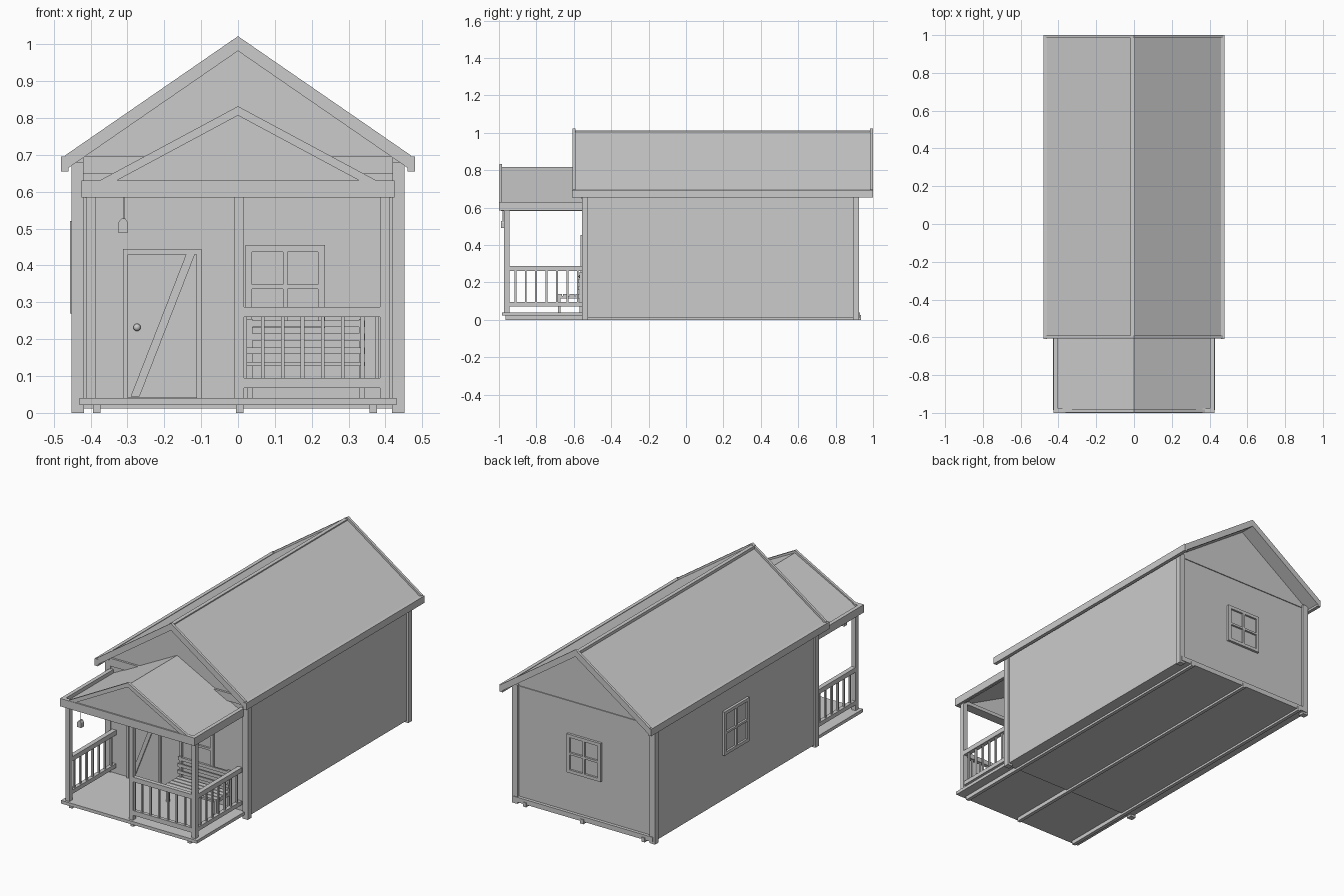
import bpy
from mathutils import Vector


def mesh_object(name, verts, faces):
    me = bpy.data.meshes.new(name)
    me.from_pydata(verts, [], faces)
    me.update()
    ob = bpy.data.objects.new(name, me)
    bpy.context.collection.objects.link(ob)
    return ob


def boxes(name, items):
    """One object from boxes given as (x0, x1, y0, y1, z0, z1)."""
    v, f = [], []
    for x0, x1, y0, y1, z0, z1 in items:
        n = len(v)
        v += [(x, y, z) for z in (z0, z1) for x, y in ((x0, y0), (x1, y0), (x1, y1), (x0, y1))]
        f += [[n + i for i in q] for q in ((3, 2, 1, 0), (4, 5, 6, 7), (0, 1, 5, 4),
                                           (1, 2, 6, 5), (2, 3, 7, 6), (3, 0, 4, 7))]
    return mesh_object(name, v, f)


def prism(name, profile, y0, y1):
    """Extrude a counter-clockwise (x, z) profile along y."""
    n = len(profile)
    v = [(x, y, z) for y in (y0, y1) for x, z in profile]
    f = [list(range(n)), list(range(2 * n - 1, n - 1, -1))]
    f += [[(i + 1) % n, i, n + i, n + (i + 1) % n] for i in range(n)]
    return mesh_object(name, v, f)


def chevron(name, half, top, eave, thick, y0, y1):
    """Both slopes of a gable roof or a pair of rake boards."""
    prism(name, [(-half, eave - thick), (0, top - thick), (half, eave - thick),
                 (half, eave), (0, top), (-half, eave)], y0, y1)


def window(name, axis, wall, out, u, z0, z1, w=0.215):
    """Four-pane window on a wall plane; out is the outward sign."""
    u0, u1, b, zm = u - w / 2, u + w / 2, 0.018, (z0 + z1) / 2
    d = sorted((wall - out * 0.01, wall + out * 0.014))
    p = sorted((wall - out * 0.01, wall + out * 0.003))
    bars = [(u0, u0 + b, z0, z1), (u1 - b, u1, z0, z1),
            (u0 + b, u1 - b, z0, z0 + b), (u0 + b, u1 - b, z1 - b, z1),
            (u - 0.006, u + 0.006, z0 + b, z1 - b), (u0 + b, u1 - b, zm - 0.006, zm + 0.006)]
    parts = [(a, c, *d, e, g) for a, c, e, g in bars] + [(u0 + b, u1 - b, *p, z0 + b, z1 - b)]
    if axis == 'x':
        parts = [(c, e, a, b2, g, h) for a, b2, c, e, g, h in parts]
    boxes(name, parts)


# Floor and foundation beams
boxes("house_floor", [(-0.44, 0.44, -0.55, 0.93, 0.012, 0.04)])
boxes("porch_floor", [(-0.43, 0.43, -0.985, -0.55, 0.022, 0.04)])
boxes("foundation_beams", [(x - 0.01, x + 0.01, -0.965, 0.935, 0, 0.025)
                           for x in (-0.383, 0.005, 0.367)])

# House body with gables, corner posts and gable ties
prism("house_walls", [(-0.442, 0.012), (0.442, 0.012), (0.442, 0.68), (0, 0.985), (-0.442, 0.68)],
      -0.55, 0.912)
boxes("corner_posts", [(s * 0.435 - 0.017, s * 0.435 + 0.017, y, y + 0.033, 0, 0.68)
                       for s in (-1, 1) for y in (-0.557, 0.893)])
boxes("gable_tie_front", [(-0.42, 0.42, -0.562, -0.54, 0.65, 0.695)])
boxes("gable_tie_back", [(-0.42, 0.42, 0.9, 0.917, 0.665, 0.672)])

# Main roof: panels, rake boards, eave boards and ridge strip
chevron("main_roof", 0.468, 1.008, 0.686, 0.025, -0.6, 0.99)
for nm, y in (("front", -0.606), ("back", 0.985)):
    chevron("main_rake_" + nm, 0.47, 1.022, 0.698, 0.04, y, y + 0.015)
boxes("main_eave_boards", [(min(s * 0.46, s * 0.48), max(s * 0.46, s * 0.48), -0.61, 1.0, 0.655, 0.695)
                           for s in (-1, 1)])
boxes("main_ridge_strip", [(-0.018, 0.004, -0.6, 0.99, 0.99, 1.012)])

# Porch roof with filled front gable
chevron("porch_roof", 0.415, 0.818, 0.603, 0.02, -0.99, -0.55)
chevron("porch_rake", 0.41, 0.832, 0.612, 0.025, -0.998, -0.983)
prism("porch_gable", [(-0.4, 0.59), (0.4, 0.59), (0, 0.812)], -0.992, -0.98)
boxes("porch_beams", [(-0.425, 0.425, -1.0, -0.978, 0.585, 0.63),
                      (-0.425, -0.403, -0.978, -0.55, 0.585, 0.63),
                      (0.403, 0.425, -0.978, -0.55, 0.585, 0.63),
                      (-0.41, 0.41, -0.978, -0.945, 0.585, 0.605)])

# Porch posts
boxes("porch_posts", [(x - 0.013, x + 0.013, -0.972, -0.945, 0.04, 0.59)
                      for x in (-0.398, 0.003, 0.398)])

# Railings: front right and both sides
boxes("front_railing",
      [(0.015, 0.387, -0.972, -0.948, 0.26, 0.287), (0.015, 0.387, -0.97, -0.95, 0.068, 0.095)]
      + [(x - 0.005, x + 0.005, -0.965, -0.955, 0.09, 0.265)
         for x in (0.02, 0.067, 0.121, 0.175, 0.23, 0.284, 0.338, 0.378)])
for nm, x in (("left", -0.398), ("right", 0.398)):
    boxes(nm + "_railing",
          [(x - 0.013, x + 0.013, -0.945, -0.55, 0.26, 0.287),
           (x - 0.011, x + 0.011, -0.945, -0.55, 0.072, 0.095)]
          + [(x - 0.005, x + 0.005, y - 0.005, y + 0.005, 0.09, 0.265)
             for y in [-0.912 + 0.0555 * i for i in range(7)]])

# Door: panel, frame, diagonal brace and knob
boxes("door_panel", [(-0.3, -0.108, -0.555, -0.54, 0.042, 0.43)])
boxes("door_frame", [(-0.312, -0.299, -0.564, -0.54, 0.04, 0.445),
                     (-0.112, -0.099, -0.564, -0.54, 0.04, 0.445),
                     (-0.299, -0.112, -0.564, -0.54, 0.43, 0.445)])
prism("door_brace", [(-0.291, 0.045), (-0.267, 0.045), (-0.117, 0.43), (-0.141, 0.43)], -0.562, -0.55)
bpy.ops.mesh.primitive_uv_sphere_add(segments=12, ring_count=8, radius=0.01,
                                     location=(-0.274, -0.564, 0.232))
bpy.context.object.name = "door_knob"
bpy.ops.object.shade_smooth()

# Windows
window("front_window", 'y', -0.55, -1, 0.128, 0.23, 0.455)
window("back_window", 'y', 0.912, 1, 0.0, 0.265, 0.485)
window("left_window", 'x', -0.442, -1, 0.19, 0.27, 0.52, 0.225)

# Porch bench: slatted seat, back slats, legs and armrests
boxes("bench_seat", [(0.02, 0.345, y, y + 0.028, 0.127, 0.138) for y in (-0.69, -0.657, -0.624, -0.591)])
boxes("bench_back", [(0.02, 0.345, -0.578 + i * 0.004, -0.57 + i * 0.004, z, z + 0.018)
                     for i, z in enumerate((0.16, 0.197, 0.233))])
boxes("bench_frame", [b for x in (0.025, 0.328) for b in (
    (x, x + 0.015, -0.685, -0.67, 0.04, 0.127),
    (x, x + 0.015, -0.57, -0.556, 0.04, 0.255),
    (x, x + 0.015, -0.685, -0.56, 0.113, 0.127))])

# Hanging lantern
boxes("lantern_hook", [(-0.311, -0.308, -0.98, -0.977, 0.52, 0.59)])
prism("lantern_body", [(-0.325, 0.49), (-0.299, 0.49), (-0.299, 0.517), (-0.306, 0.528),
                       (-0.315, 0.528), (-0.325, 0.517)], -0.99, -0.966)
